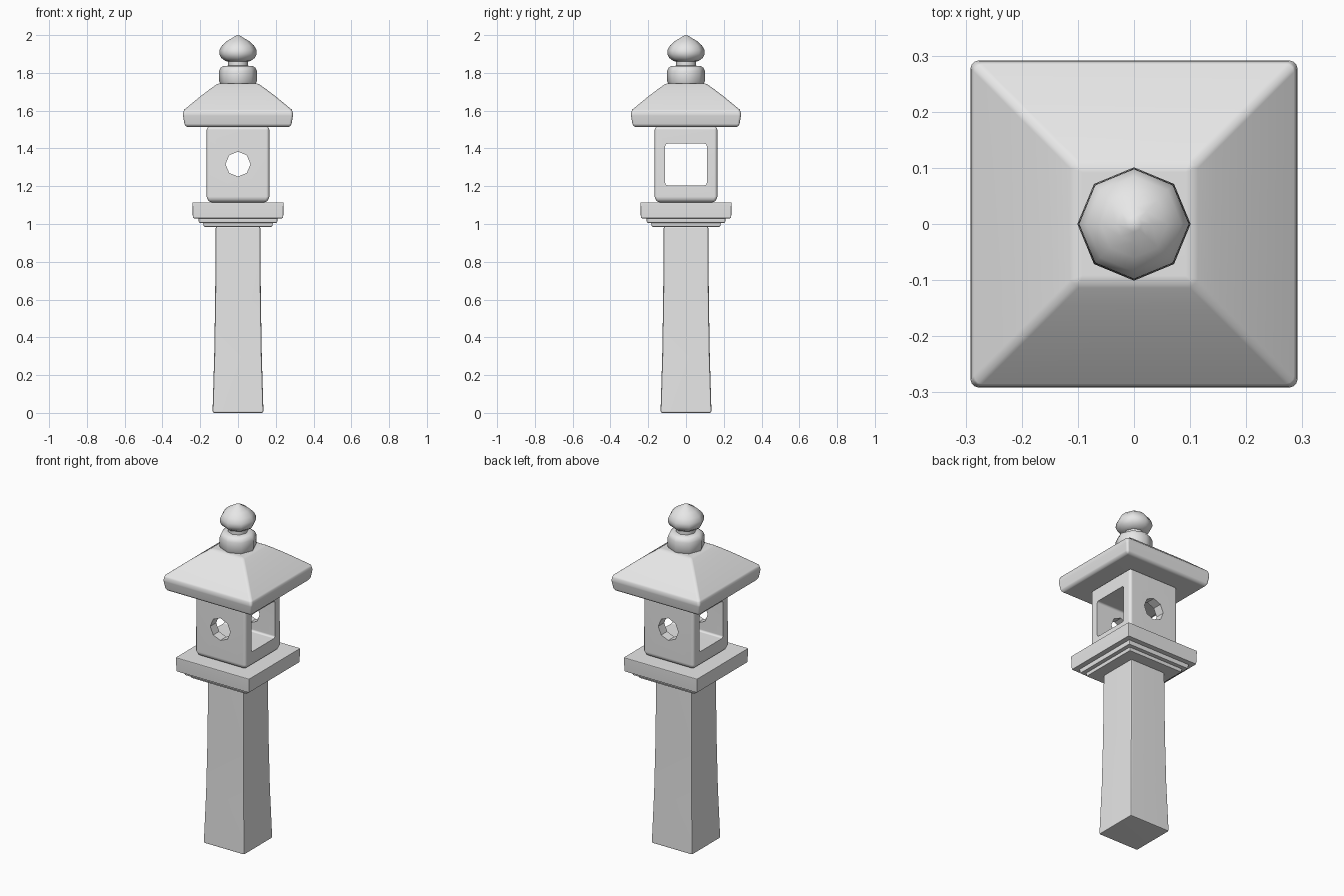
import bpy
import bmesh
import math
from mathutils import Matrix

default_cube = bpy.data.objects.get("Cube")
if default_cube:
    bpy.data.objects.remove(default_cube, do_unlink=True)

stone = bpy.data.materials.new("grey stone")
stone.use_nodes = True
stone.diffuse_color = (0.8, 0.8, 0.8, 1)
stone.node_tree.nodes["Principled BSDF"].inputs["Base Color"].default_value = (0.8, 0.8, 0.8, 1)


def lathe(name, profile, sides, turn=0.0):
    """Stack rings of (radius, height) and cap both ends."""
    bm = bmesh.new()
    rings = []
    for radius, z in profile:
        angles = [turn + math.tau * i / sides for i in range(sides)]
        rings.append([bm.verts.new((radius * math.cos(a), radius * math.sin(a), z)) for a in angles])
    for low, high in zip(rings, rings[1:]):
        for i in range(sides):
            j = (i + 1) % sides
            bm.faces.new((low[i], low[j], high[j], high[i]))
    bm.faces.new(rings[0][::-1])
    bm.faces.new(rings[-1])
    bmesh.ops.remove_doubles(bm, verts=bm.verts, dist=1e-5)
    bmesh.ops.recalc_face_normals(bm, faces=bm.faces)
    mesh = bpy.data.meshes.new(name)
    bm.to_mesh(mesh)
    bm.free()
    obj = bpy.data.objects.new(name, mesh)
    mesh.materials.append(stone)
    bpy.context.collection.objects.link(obj)
    return obj


def square(name, profile):
    """Square block whose profile lists (half width, height)."""
    return lathe(name, [(h * math.sqrt(2), z) for h, z in profile], 4, math.pi / 4)


def select(obj):
    bpy.ops.object.select_all(action='DESELECT')
    obj.select_set(True)
    bpy.context.view_layer.objects.active = obj


def apply(obj, mod):
    select(obj)
    bpy.ops.object.modifier_apply(modifier=mod.name)


def bevel(obj, width, segments=3, angle=25):
    mod = obj.modifiers.new("Rounded edges", 'BEVEL')
    mod.width = width
    mod.segments = segments
    mod.limit_method = 'ANGLE'
    mod.angle_limit = math.radians(angle)
    apply(obj, mod)


def cut(obj, cutter):
    cutter.hide_render = True
    mod = obj.modifiers.new("Opening", 'BOOLEAN')
    mod.operation = 'DIFFERENCE'
    mod.solver = 'EXACT'
    mod.object = cutter
    apply(obj, mod)
    bpy.data.objects.remove(cutter, do_unlink=True)


def smooth(obj, angle=35, weighted=True):
    select(obj)
    bpy.ops.object.shade_smooth_by_angle(angle=math.radians(angle))
    if weighted:
        mod = obj.modifiers.new("Even shading", 'WEIGHTED_NORMAL')
        mod.keep_sharp = True


# Tapered post
post = square("post", [(0.135, 0), (0.126, 0.3), (0.121, 0.6), (0.118, 0.988)])
bevel(post, 0.01, 2)
smooth(post)

# Stepped platform
for name, half, low, high in (("lower_step", 0.185, 0.985, 1.01),
                              ("middle_step", 0.21, 1.005, 1.035),
                              ("platform_slab", 0.242, 1.03, 1.115)):
    step = square(name, [(half - 0.003, low), (half, high)])
    bevel(step, 0.006, 2)
    smooth(step)

# Lamp chamber with a square passage sideways and octagonal holes front and back
chamber = square("lamp_chamber", [(0.155, 1.115), (0.166, 1.145), (0.166, 1.515)])
bevel(chamber, 0.016)
passage = square("passage_cutter", [(0.11, -0.3), (0.11, 0.3)])
passage.data.transform(Matrix.Translation((0, 0, 1.315)) @ Matrix.Rotation(math.pi / 2, 4, 'Y'))
bevel(passage, 0.012)
cut(chamber, passage)
hole = lathe("hole_cutter", [(0.066, -0.3), (0.066, 0.3)], 8)
hole.data.transform(Matrix.Translation((0, 0, 1.317)) @ Matrix.Rotation(math.pi / 2, 4, 'X'))
cut(chamber, hole)
smooth(chamber)

# Hipped roof with a thick rim
roof = square("roof", [(0.275, 1.513), (0.284, 1.53), (0.293, 1.585), (0.285, 1.605),
                       (0.2, 1.675), (0.145, 1.717), (0.104, 1.745)])
bevel(roof, 0.012, 3, 30)
smooth(roof, 40)

# Eight-sided finial: drum, neck and pointed bulb
drum = lathe("finial_drum", [(0.092, 1.738), (0.1, 1.755), (0.101, 1.785), (0.1, 1.81),
                             (0.092, 1.828), (0.075, 1.837), (0.05, 1.838)], 8)
neck = lathe("finial_neck", [(0.054, 1.835), (0.054, 1.872)], 8)
bulb = lathe("finial_bulb", [(0.05, 1.858), (0.068, 1.864), (0.09, 1.88), (0.099, 1.9),
                             (0.098, 1.921), (0.085, 1.945), (0.06, 1.968),
                             (0.032, 1.984), (0.014, 1.995), (0.0, 2.0)], 8)
for part in (drum, neck, bulb):
    smooth(part, 60, False)
